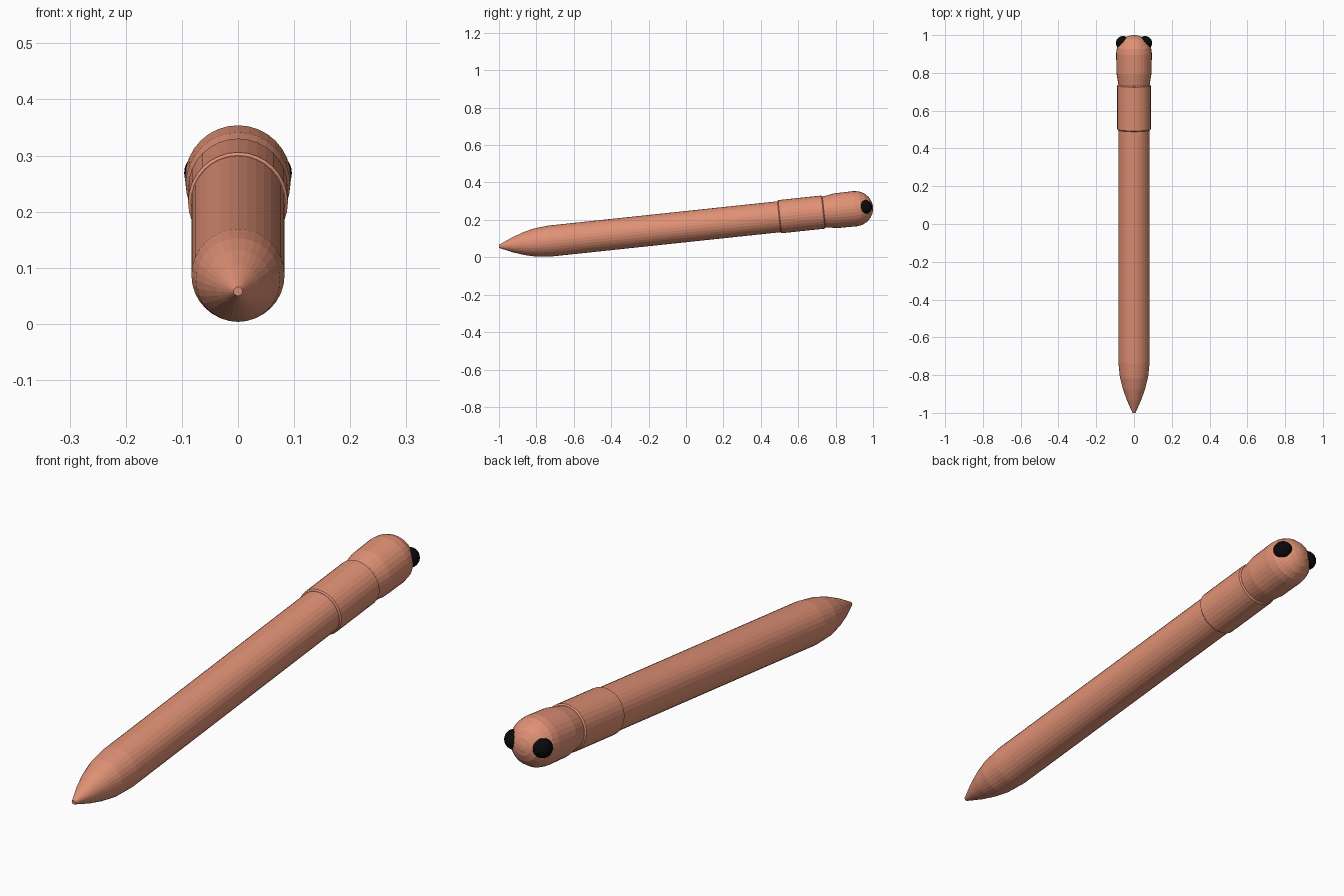
import bpy, bmesh, math
from mathutils import Matrix, Vector

if "Cube" in bpy.data.objects:
    bpy.data.objects.remove(bpy.data.objects["Cube"])

TILT = math.atan(0.106)
BASE = Matrix.Translation((0, 0, 0.164)) @ Matrix.Rotation(TILT, 4, 'X')


def material(name, rgb):
    m = bpy.data.materials.new(name)
    m.diffuse_color = (*rgb, 1)
    m.use_nodes = True
    m.node_tree.nodes["Principled BSDF"].inputs["Base Color"].default_value = m.diffuse_color
    return m


skin = material("pink skin", (0.75, 0.285, 0.18))
black = material("black", (0.003, 0.003, 0.003))


def finish(name, bm, mat):
    bmesh.ops.recalc_face_normals(bm, faces=bm.faces)
    mesh = bpy.data.meshes.new(name)
    bm.to_mesh(mesh)
    bm.free()
    mesh.materials.append(mat)
    ob = bpy.data.objects.new(name, mesh)
    bpy.context.collection.objects.link(ob)
    return ob


def lathe(name, profile, mat, sides=32):
    """Closed solid turned round the tilted body axis from (y, radius) pairs."""
    bm = bmesh.new()
    rings = []
    for y, r in profile:
        s = y / math.cos(TILT)
        rings.append([bm.verts.new(BASE @ Vector((
            r * math.cos(math.tau * i / sides), s,
            r * math.sin(math.tau * i / sides)))) for i in range(sides)])
    for a, b in zip(rings, rings[1:]):
        for i in range(sides):
            j = (i + 1) % sides
            bm.faces.new((a[i], a[j], b[j], b[i]))
    bm.faces.new(rings[0])
    bm.faces.new(rings[-1])
    return finish(name, bm, mat)


# Long body with the pointed tail
lathe("body", [(-1.0, 0.008), (-0.93, 0.039), (-0.87, 0.060), (-0.81, 0.075),
               (-0.73, 0.083), (0.52, 0.083)], skin)

# Thicker collar band behind the head
lathe("collar", [(0.497, 0.084), (0.502, 0.089), (0.733, 0.089),
                 (0.738, 0.084)], skin)

# Head with a narrow neck groove and a rounded end
dome = [(0.905 + 0.095 * math.sin(a), 0.0945 * math.cos(a))
        for a in (math.radians(d) for d in (0, 18, 36, 54, 70, 84))]
lathe("head", [(0.73, 0.082), (0.746, 0.084), (0.80, 0.093)] + dome, skin)

# Round eyes, one on each side of the head end
for side, label in ((-1, "left"), (1, "right")):
    bm = bmesh.new()
    bmesh.ops.create_uvsphere(
        bm, u_segments=24, v_segments=14, radius=0.037,
        matrix=Matrix.Translation((side * 0.059, 0.958, 0.269)))
    finish(label + "_eye", bm, black)
